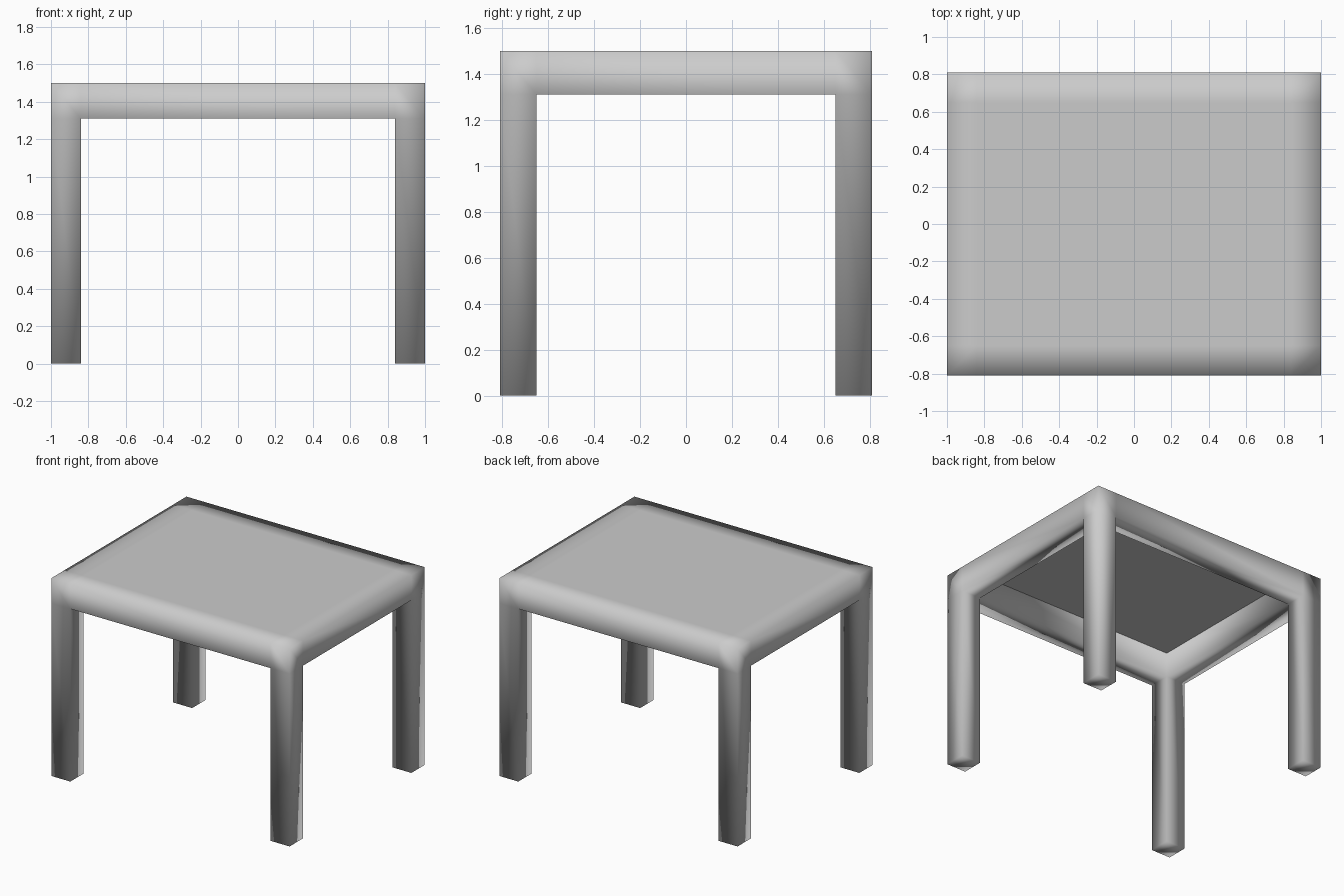
import bpy
import bmesh
from mathutils import Matrix, Vector

cube = bpy.data.objects.get("Cube")
if cube:
    bpy.data.objects.remove(cube, do_unlink=True)

HALF_X, HALF_Y, TOP = 1.0, 0.81, 1.5
APRON_Z, LEG, SKIN = 1.31, 0.16, 0.005

grey = bpy.data.materials.new("plain grey")
colour = (0.6, 0.6, 0.6, 1)
grey.diffuse_color = colour
grey.use_nodes = True
for node in grey.node_tree.nodes:
    if node.type == 'BSDF_PRINCIPLED':
        node.inputs["Base Color"].default_value = colour

# Slab that forms the tabletop and its apron
bm = bmesh.new()
size = Vector((2 * HALF_X, 2 * HALF_Y, TOP - APRON_Z))
centre = Vector((0, 0, (TOP + APRON_Z) / 2))
bmesh.ops.create_cube(bm, size=1,
                      matrix=Matrix.Translation(centre) @ Matrix.Diagonal(size.to_4d()))

# Edge loops in line with the inner sides of the legs
for axis, half in ((Vector((1, 0, 0)), HALF_X), (Vector((0, 1, 0)), HALF_Y)):
    for side in (-1, 1):
        bmesh.ops.bisect_plane(bm, geom=bm.verts[:] + bm.edges[:] + bm.faces[:],
                               plane_co=axis * side * (half - LEG), plane_no=axis)


def pull(faces, height):
    """Extrude faces separately and move them to the given height."""
    new = bmesh.ops.extrude_discrete_faces(bm, faces=faces)["faces"]
    for vert in {v for f in new for v in f.verts}:
        vert.co.z = height
    return new


bm.normal_update()
under = [f for f in bm.faces if f.normal.z < -0.9]
corners, middle = [], []
for face in under:
    c = face.calc_center_median()
    if abs(c.x) > HALF_X - LEG and abs(c.y) > HALF_Y - LEG:
        corners.append(face)
    elif c.length < APRON_Z + 0.01:
        middle.append(face)

# Four legs, and the hollow under the top
pull(corners, 0)
ceiling = pull(middle, TOP - SKIN)
bmesh.ops.recalc_face_normals(bm, faces=bm.faces[:])

# Rounded-looking shading, crisp only around the hollow's ceiling
for face in bm.faces:
    face.smooth = True
for face in ceiling:
    for edge in face.edges:
        edge.smooth = False

mesh = bpy.data.meshes.new("table_body")
bm.to_mesh(mesh)
bm.free()
mesh.materials.append(grey)
bpy.context.collection.objects.link(bpy.data.objects.new("table_body", mesh))
